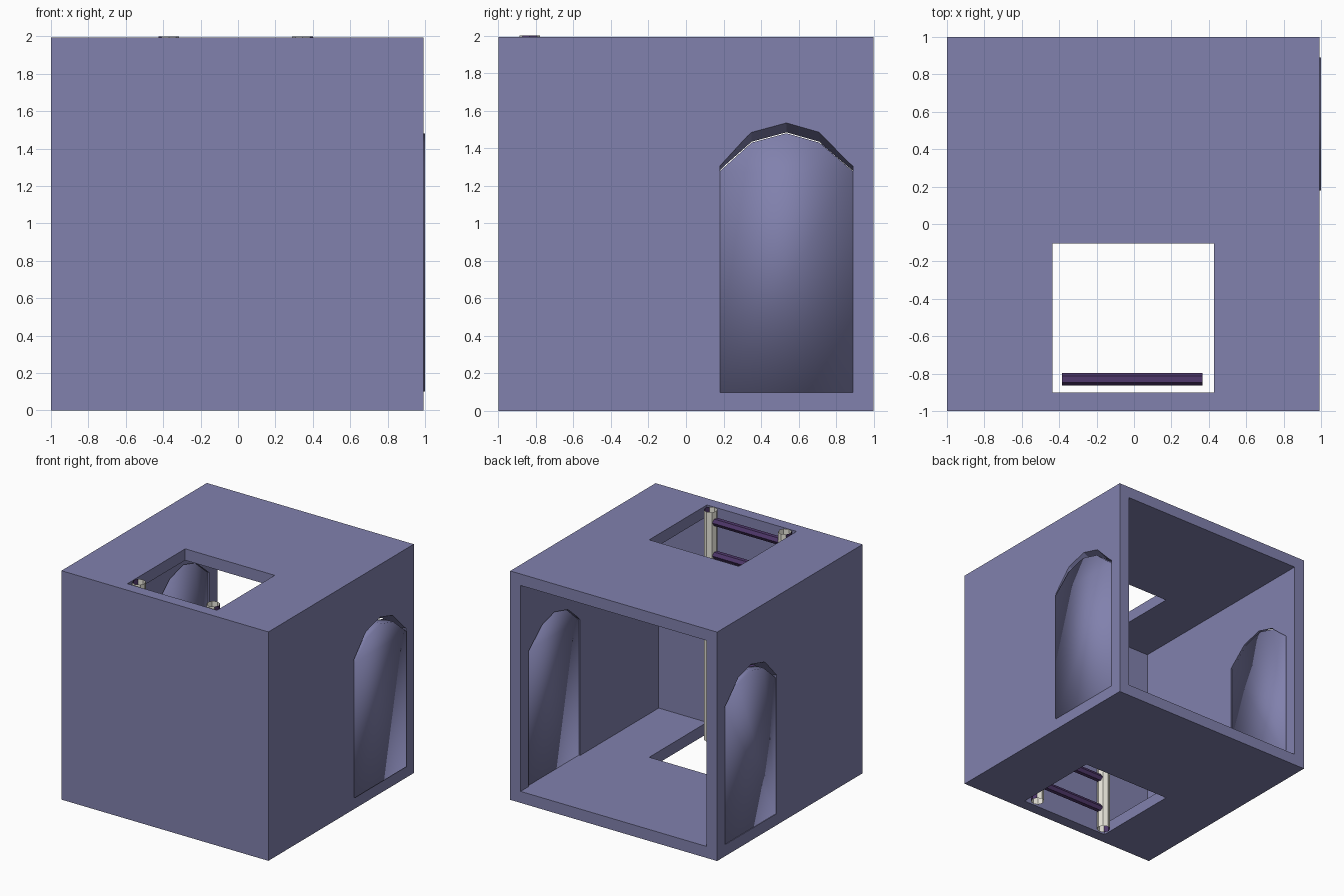
import bpy, bmesh, math
from mathutils import Matrix

if "Cube" in bpy.data.objects:
    bpy.data.objects.remove(bpy.data.objects["Cube"])


def material(name, rgb):
    m = bpy.data.materials.new(name)
    m.diffuse_color = (*rgb, 1)
    m.use_nodes = True
    m.node_tree.nodes["Principled BSDF"].inputs["Base Color"].default_value = m.diffuse_color
    return m


STONE = material("blue grey stone", (0.22, 0.22, 0.42))
PURPLE = material("dark purple", (0.08, 0.04, 0.15))
PALE = material("pale post", (0.80, 0.78, 0.70))


def finish(name, bm, *mats):
    bmesh.ops.recalc_face_normals(bm, faces=bm.faces)
    mesh = bpy.data.meshes.new(name)
    bm.to_mesh(mesh)
    bm.free()
    for m in mats:
        mesh.materials.append(m)
    ob = bpy.data.objects.new(name, mesh)
    bpy.context.collection.objects.link(ob)
    return ob


def box(name, lo, hi):
    bm = bmesh.new()
    bmesh.ops.create_cube(bm, size=1)
    for v in bm.verts:
        v.co = [lo[i] if v.co[i] < 0 else hi[i] for i in range(3)]
    return finish(name, bm, STONE)


def arch(drop):
    """Five-point pointed arch outline in (y, z)."""
    return [(0.18, 0.1), (0.18, 1.305 - drop * 0.5), (0.35, 1.485 - drop),
            (0.535, 1.535 - drop), (0.71, 1.485 - drop),
            (0.89, 1.305 - drop * 0.5), (0.89, 0.1)]


def loft(name, x0, prof0, x1, prof1):
    bm = bmesh.new()
    a = [bm.verts.new((x0, y, z)) for y, z in prof0]
    b = [bm.verts.new((x1, y, z)) for y, z in prof1]
    n = len(a)
    bm.faces.new(a)
    bm.faces.new(b[::-1])
    for i in range(n):
        j = (i + 1) % n
        bm.faces.new((a[i], b[i], b[j], a[j]))
    return finish(name, bm, STONE)


# Hollow room, open at the back
room = box("room", (-1, -1, 0), (0.993, 1, 1.993))
cutters = [
    box("room_cutter", (-0.9, -0.9, 0.1), (0.893, 1.2, 1.893)),
    box("hatch_cutter", (-0.435, -0.9, -0.2), (0.428, -0.105, 2.2)),
    # doorways narrow towards the inside
    loft("right_door_cutter", 0.873, arch(0.06), 1.013, arch(-0.01)),
    loft("left_door_cutter", -0.88, arch(0.06), -1.02, arch(-0.01)),
]
for c in cutters:
    mod = room.modifiers.new(c.name, "BOOLEAN")
    mod.operation = "DIFFERENCE"
    mod.solver = "EXACT"
    mod.object = c
bpy.context.view_layer.update()
evaluated = room.evaluated_get(bpy.context.evaluated_depsgraph_get())
cut_mesh = bpy.data.meshes.new_from_object(evaluated)
room.modifiers.clear()
room.data = cut_mesh
for c in cutters:
    bpy.data.objects.remove(c)

# Arched door slabs, smooth shaded
for name, x0, x1 in (("right_door", 0.905, 1.0), ("left_door", -0.91, -0.995)):
    door = loft(name, x0, arch(0.055), x1, arch(0.055))
    for p in door.data.polygons:
        p.use_smooth = True

# Ladder: open eight-sided tube posts with a purple outer side
for name, x, side in (("left_post", -0.37, -1), ("right_post", 0.345, 1)):
    bm = bmesh.new()
    bmesh.ops.create_cone(bm, cap_ends=False, segments=8, radius1=0.055,
                          radius2=0.055, depth=2,
                          matrix=Matrix.Translation((x, -0.833, 1)))
    post = finish(name, bm, PALE, PURPLE)
    for p in post.data.polygons:
        if p.normal.x * side > 0.8:
            p.material_index = 1

# Ladder rungs
for i in range(7):
    bm = bmesh.new()
    bmesh.ops.create_cone(bm, cap_ends=True, segments=6, radius1=0.034,
                          radius2=0.034, depth=0.75,
                          matrix=Matrix.Translation((-0.01, -0.83, 0.18 + i * 0.288))
                          @ Matrix.Rotation(math.pi / 2, 4, "Y"))
    finish(f"rung_{i + 1}", bm, PURPLE)
